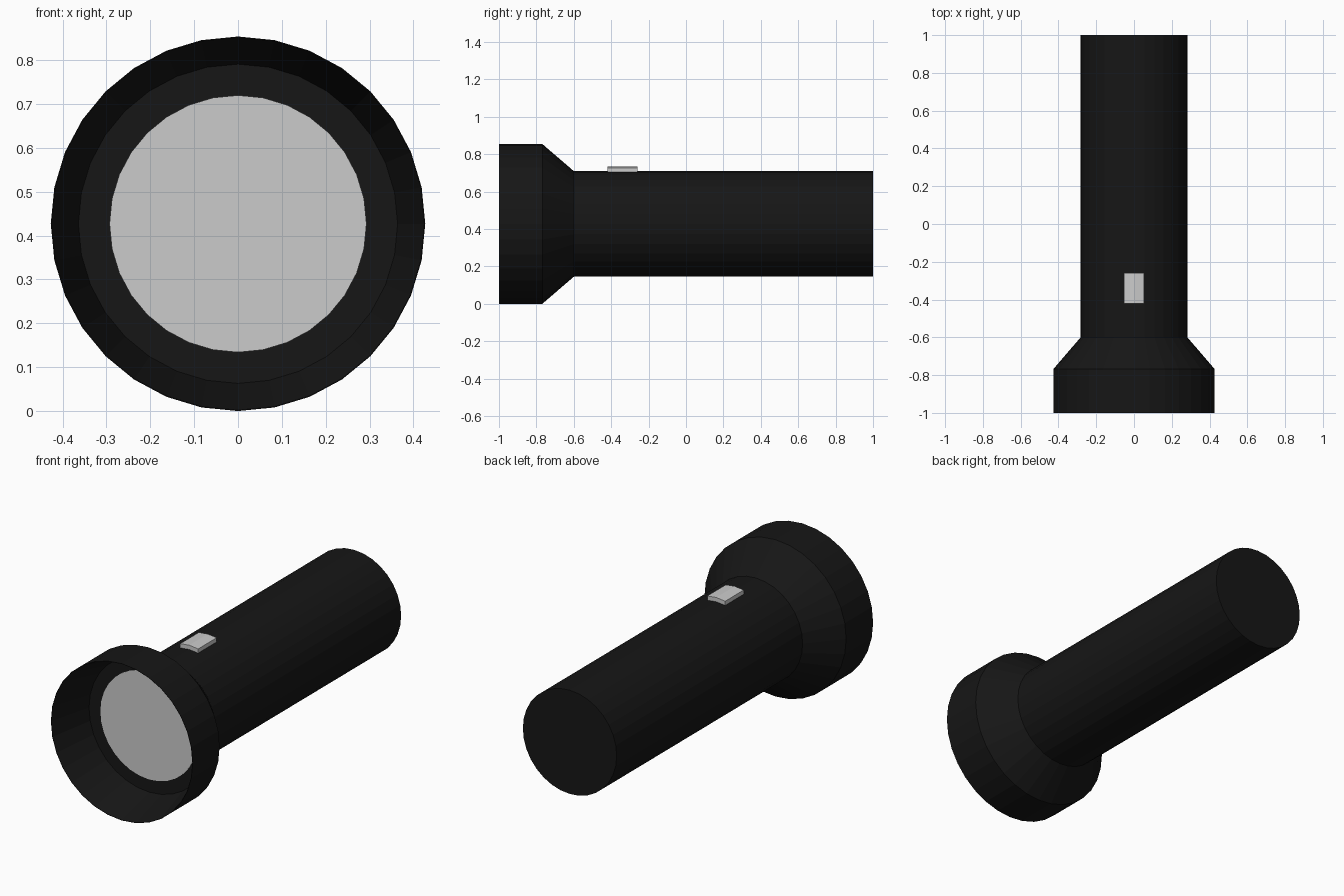
import bpy, bmesh
from math import sin, cos, pi

if "Cube" in bpy.data.objects:
    bpy.data.objects.remove(bpy.data.objects["Cube"])

SIDES = 32
AXIS_Z = 0.427

black = bpy.data.materials.new("black_plastic")
black.diffuse_color = (0.008, 0.008, 0.008, 1)
black.use_nodes = True
black.node_tree.nodes["Principled BSDF"].inputs["Base Color"].default_value = black.diffuse_color


def finish(bm, name, mat=None, recalc=True):
    if recalc:
        bmesh.ops.recalc_face_normals(bm, faces=bm.faces[:])
    mesh = bpy.data.meshes.new(name)
    bm.to_mesh(mesh)
    bm.free()
    if mat:
        mesh.materials.append(mat)
    obj = bpy.data.objects.new(name, mesh)
    bpy.context.collection.objects.link(obj)
    return obj


def ring(bm, r, y):
    return [bm.verts.new((r * sin(2 * pi * i / SIDES), y, AXIS_Z + r * cos(2 * pi * i / SIDES)))
            for i in range(SIDES)]


def lathe(name, profile, mat=None):
    """Revolve (radius, y) points round the barrel axis and cap both ends."""
    bm = bmesh.new()
    rings = [ring(bm, r, y) for r, y in profile]
    for a, b in zip(rings, rings[1:]):
        for i in range(SIDES):
            j = (i + 1) % SIDES
            bm.faces.new((a[i], a[j], b[j], b[i]))
    bm.faces.new(rings[0])
    bm.faces.new(rings[-1])
    return finish(bm, name, mat)


# Barrel, flared head and hollow reflector with a flat bezel
lathe("flashlight_body", [(0.29, -0.762), (0.364, -0.762), (0.425, -1.0), (0.427, -1.0),
                          (0.427, -0.768), (0.2825, -0.60), (0.2825, 1.0)], black)

# Lens disc
lathe("lens", [(0.293, -0.766), (0.293, -0.763)])

# Switch: a thin pad following the two top facets of the barrel
bm = bmesh.new()
section = [(-0.054, 0.704), (0, 0.7095), (0.054, 0.704),
           (0.054, 0.727), (0, 0.733), (-0.054, 0.727)]
near, far = ([bm.verts.new((x, y, z)) for x, z in section] for y in (-0.42, -0.26))
for i in range(6):
    j = (i + 1) % 6
    bm.faces.new((near[i], near[j], far[j], far[i]))
bm.faces.new(near)
bm.faces.new(far)
finish(bm, "switch")
